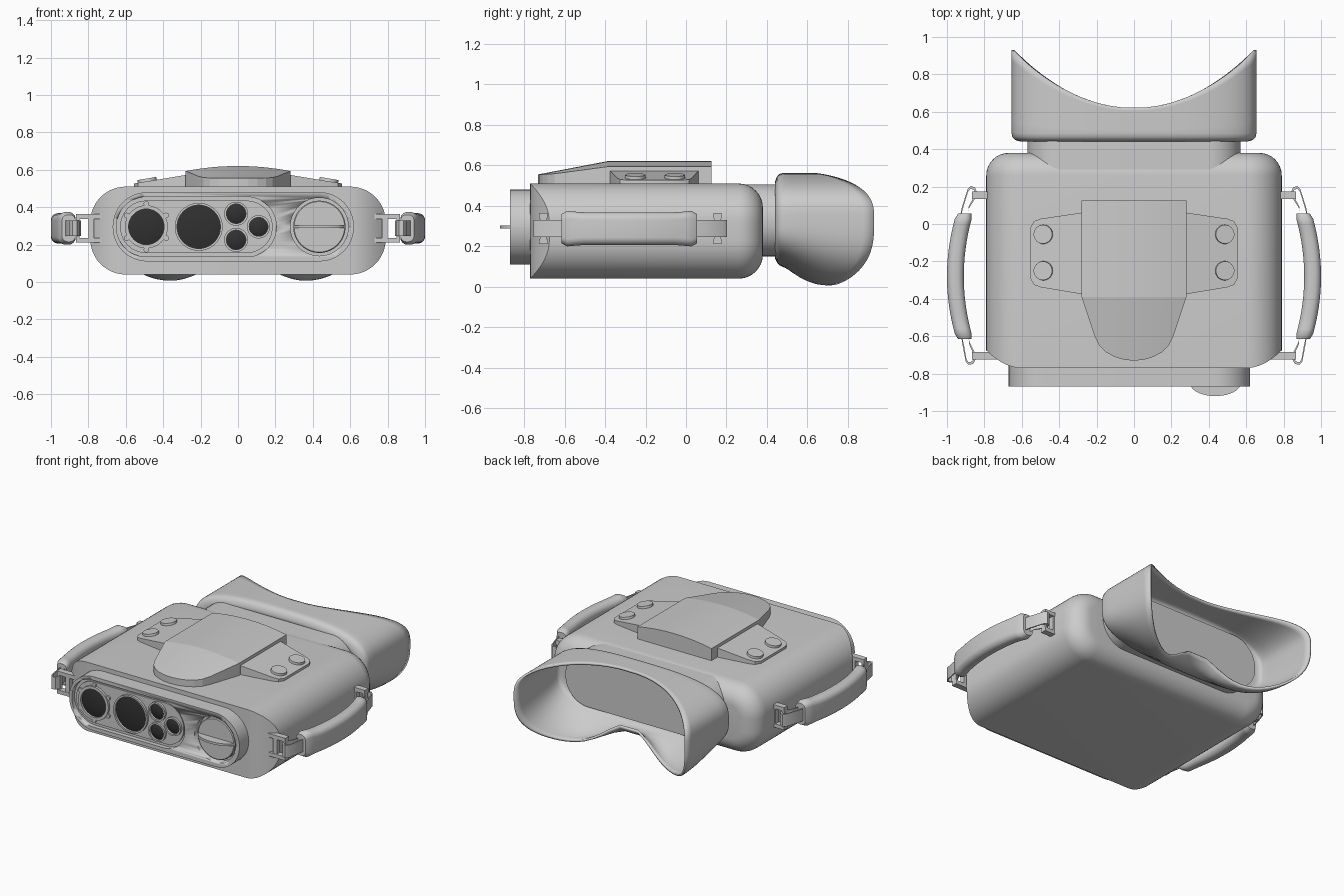
import bpy, bmesh, math
from mathutils import Vector

if "Cube" in bpy.data.objects:
    bpy.data.objects.remove(bpy.data.objects["Cube"])

dark = bpy.data.materials.new("dark_glass")
dark.diffuse_color = (0.03, 0.03, 0.03, 1)
dark.use_nodes = True
dark.node_tree.nodes["Principled BSDF"].inputs["Base Color"].default_value = dark.diffuse_color


def finish(name, bm, angle=35, mat=None):
    bmesh.ops.remove_doubles(bm, verts=bm.verts, dist=1e-5)
    bmesh.ops.recalc_face_normals(bm, faces=bm.faces)
    me = bpy.data.meshes.new(name)
    bm.to_mesh(me)
    bm.free()
    ob = bpy.data.objects.new(name, me)
    bpy.context.collection.objects.link(ob)
    if mat:
        me.materials.append(mat)
    bpy.ops.object.select_all(action='DESELECT')
    ob.select_set(True)
    bpy.context.view_layer.objects.active = ob
    bpy.ops.object.shade_smooth_by_angle(angle=math.radians(angle))
    return ob


def loft(name, rings, caps=(True, True), strip=False, angle=35, mat=None, closed=False):
    """Skin closed rings of points; strip caps join mirrored point pairs."""
    bm = bmesh.new()
    R = [[bm.verts.new(p) for p in r] for r in rings]
    n = len(R[0])
    pairs = list(zip(R, R[1:])) + ([(R[-1], R[0])] if closed else [])
    for a, b in pairs:
        for i in range(n):
            j = (i + 1) % n
            bm.faces.new((a[i], a[j], b[j], b[i]))
    for r, cap in ((R[0], caps[0]), (R[-1], caps[1])):
        if cap and not closed:
            if strip:
                for i in range(n // 2 - 1):
                    bm.faces.new((r[i], r[i + 1], r[n - 2 - i], r[n - 1 - i]))
            else:
                bm.faces.new(r)
    return finish(name, bm, angle, mat)


def rrect(x0, x1, z0, z1, r, y, n=12):
    """Rounded rectangle in the xz plane; y is a number or a function of x."""
    f = y if callable(y) else (lambda x: y)
    pts = []
    for k, (cx, cz) in enumerate(((x1 - r, z1 - r), (x0 + r, z1 - r), (x0 + r, z0 + r), (x1 - r, z0 + r))):
        for i in range(n + 1):
            a = math.pi / 2 * (k + i / n)
            x = cx + r * math.cos(a)
            pts.append((x, f(x), cz + r * math.sin(a)))
    return pts


def lathe(name, x, z, prof, n=40, mat=None):
    """Turn an (r, y) profile about a y-parallel axis."""
    rings = [[(x + r * math.cos(2 * math.pi * i / n), y, z + r * math.sin(2 * math.pi * i / n))
              for i in range(n)] for r, y in prof]
    return loft(name, rings, mat=mat)


def prism(name, pts, top, bottom, angle=30):
    """Vertical prism over an xy outline; top and bottom are functions of x."""
    return loft(name, [[(x, y, bottom(x)) for x, y in pts], [(x, y, top(x)) for x, y in pts]], angle=angle)


def box(name, x0, x1, y0, y1, z0, z1):
    return prism(name, [(x0, y0), (x1, y0), (x1, y1), (x0, y1)], lambda x: z1, lambda x: z0)


# main body: swept-back front face, rounded rear edge
front = lambda x: -0.77 + 0.095 * (max(0, abs(x) - 0.6) / 0.19) ** 2
rings = [rrect(-0.79, 0.79, 0.04, 0.51, 0.19, front)]
for i in range(9):
    a = math.pi / 2 * i / 8
    d = 0.12 * (1 - math.cos(a))
    rings.append(rrect(-0.79 + d, 0.79 - d, 0.04 + d, 0.51 - d, 0.19 - d, 0.26 + 0.12 * math.sin(a)))
loft("body", rings, strip=True)

# front bezel with a sensor recess and a knob recess
bezel = loft("front_bezel", [rrect(-0.67, 0.62, 0.11, 0.48, 0.184, y) for y in (-0.72, -0.87)])
cutters = [loft("sensor_cutter", [rrect(-0.65, 0.205, 0.135, 0.455, 0.158, y) for y in (-0.84, -0.95)]),
           lathe("knob_cutter", 0.435, 0.295, [(0.155, -0.82), (0.155, -0.95)])]
for c in cutters:
    m = bezel.modifiers.new("cut", 'BOOLEAN')
    m.object, m.operation, m.solver = c, 'DIFFERENCE', 'EXACT'
    bpy.context.view_layer.objects.active = bezel
    bpy.ops.object.modifier_apply(modifier=m.name)
    bpy.data.objects.remove(c)
loft("sensor_panel", [rrect(-0.63, 0.185, 0.155, 0.435, 0.138, y) for y in (-0.83, -0.852)])

# lenses: raised rim with dark glass
for x, z, r, w in ((-0.49, 0.295, 0.095, 0.02), (-0.21, 0.295, 0.116, 0.012), (-0.01, 0.365, 0.052, 0.012),
                   (-0.01, 0.225, 0.052, 0.012), (0.11, 0.295, 0.05, 0.012)):
    lathe("lens_rim", x, z, [(r + w, -0.845), (r + w, -0.868), (r, -0.868), (r, -0.845)])
    lathe("lens_glass", x, z, [(r, -0.853), (r * 0.7, -0.86), (r * 0.3, -0.864)], mat=dark)
for i in range(6):
    a = math.pi / 6 + i * math.pi / 3
    lathe("lens_screw", -0.49 + 0.122 * math.cos(a), 0.295 + 0.122 * math.sin(a),
          [(0.015, -0.845), (0.015, -0.862)], 12)

# rotary knob with a half-moon fin
lathe("knob", 0.435, 0.295, [(0.14, -0.80), (0.14, -0.855), (0.135, -0.86)])
fin = [(0.435 + 0.136 * math.cos(a), -0.85 - 0.07 * math.sin(a))
       for a in (math.pi * i / 20 for i in range(21))]
prism("knob_fin", fin, lambda x: 0.303, lambda x: 0.288)

# crowned top cover, tapering to a sloping round nose
stations = [(0.125, 0.28), (-0.39, 0.28), (-0.6, 0.21), (-0.65, 0.185), (-0.685, 0.15),
            (-0.71, 0.105), (-0.725, 0.055), (-0.73, 0.01)]
rings = []
for y, w in stations:
    zt = 0.62 - 0.065 * max(0, -0.39 - y) / 0.34
    row = [(w * (k / 8 - 1)) for k in range(17)]
    rings.append([(x, y, zt - 0.027 * (x / 0.28) ** 2) for x in row] + [(w, y, 0.49), (-w, y, 0.49)])
loft("top_cover", rings, angle=10)

for s in (-1, 1):
    # side wing of the cover and its buttons
    wing_z = lambda x: 0.572 - 0.165 * (abs(x) - 0.28)
    outline = [(0.25, 0.065), (0.50, 0.028), (0.535, 0.015), (0.555, -0.02), (0.555, -0.29),
               (0.535, -0.325), (0.50, -0.338), (0.25, -0.38)]
    prism("cover_wing", [(s * x, y) for x, y in outline], wing_z, lambda x: 0.45)
    for y in (-0.055, -0.25):
        bm = bmesh.new()
        bmesh.ops.create_cone(bm, cap_ends=True, segments=32, radius1=0.053, radius2=0.05, depth=0.03)
        b = finish("button", bm)
        b.location = (s * 0.485, y, wing_z(0.485))
        b.rotation_euler.y = s * math.atan(0.165)

    # padded hand grip, bowed outwards
    rings = []
    for k in range(25):
        t = -1 + k / 12
        y = -0.28 + 0.335 * t
        e = min(1, (1 - abs(t)) / 0.06)
        q = 0.80 + 0.2 * math.sqrt(1 - (1 - e) ** 2)
        flare = 0.006 * max(0, abs(t) - 0.7) / 0.2
        cx, hx, hz = 0.955 - 0.05 * t * t, 0.045 * q, (0.081 + flare) * q
        rings.append([(s * x, y, z) for x, _, z in
                      rrect(cx - hx, cx + hx, 0.287 - hz, 0.287 + hz, hx * 0.85, 0, 6)])
    loft("hand_grip", rings, angle=50)

    # strap loops and their brackets
    loops = (("rear", 0.155, [(0.93, 0.04), (0.92, 0.09), (0.89, 0.185), (0.872, 0.203), (0.85, 0.195),
                              (0.84, 0.17), (0.85, 0.135), (0.885, 0.08), (0.89, 0.04)]),
             ("front", -0.705, [(0.925, -0.59), (0.918, -0.64), (0.9, -0.735), (0.885, -0.753), (0.86, -0.748),
                                (0.845, -0.72), (0.85, -0.69), (0.88, -0.63), (0.885, -0.59)]))
    for name, y, path in loops:
        c = Vector((sum(p[0] for p in path) / 9, sum(p[1] for p in path) / 9))
        inner = []
        for p in path:
            d = (c - Vector(p))
            inner.append(Vector(p) + d.normalized() * min(0.014, d.length * 0.5))
        loft(name + "_strap_loop", [[(s * p[0], p[1], z) for p in pp] for pp, z in
                                    ((path, 0.245), (path, 0.33), (inner, 0.33), (inner, 0.245))], closed=True)
        xs = sorted((s * 0.70, s * 0.865))
        for z in (0.21, 0.338):
            box(name + "_bracket_arm", *xs, y - 0.02, y + 0.02, z, z + 0.026)
        for a, b in ((0.77, 0.80), (0.848, 0.866)):
            box(name + "_bracket_pin", *sorted((s * a, s * b)), y - 0.017, y + 0.017, 0.21, 0.364)

# neck between the body and the eyecup
loft("eyecup_neck", [rrect(-0.57, 0.57, 0.15, 0.505, 0.17, y) for y in (0.25, 0.49)])


# flexible eyecup: superellipse sections, concave rim, notch for the nose
def cup_ring(w, up, down, notch, y, n=96):
    pts = []
    for i in range(n):
        a = 2 * math.pi * (i + 0.5) / n
        ca, sa = math.cos(a), math.sin(a)
        x = w * math.copysign(abs(ca) ** (2 / 3), ca)
        z = 0.33 + (up if sa > 0 else down) * math.copysign(abs(sa) ** (2 / 3), sa)
        if sa < 0:
            z += notch * math.exp(-(x / 0.22) ** 2)
        pts.append((x, y, z))
    return pts


def cup_rim(x):
    return 0.62 + 0.31 * (abs(x) / 0.655) ** 2


rings = [cup_ring(0.54, 0.16, 0.16, 0, 0.44), cup_ring(0.605, 0.19, 0.19, 0, 0.44),
         cup_ring(0.635, 0.215, 0.21, 0, 0.449), cup_ring(0.65, 0.229, 0.225, 0, 0.464)]
for k in range(9):
    t = k / 8
    f = math.sin(t * math.pi / 2)
    ring = cup_ring(0.655, 0.233, 0.235 + 0.123 * f, 0.2 * t, 0)
    rings.append([(x, 0.485 + (cup_rim(x) - 0.485) * t, z) for x, _, z in ring])
cup = loft("eyecup", rings, caps=(False, False), angle=60)
sol = cup.modifiers.new("thickness", 'SOLIDIFY')
sol.thickness = 0.015
sol.offset = -1
